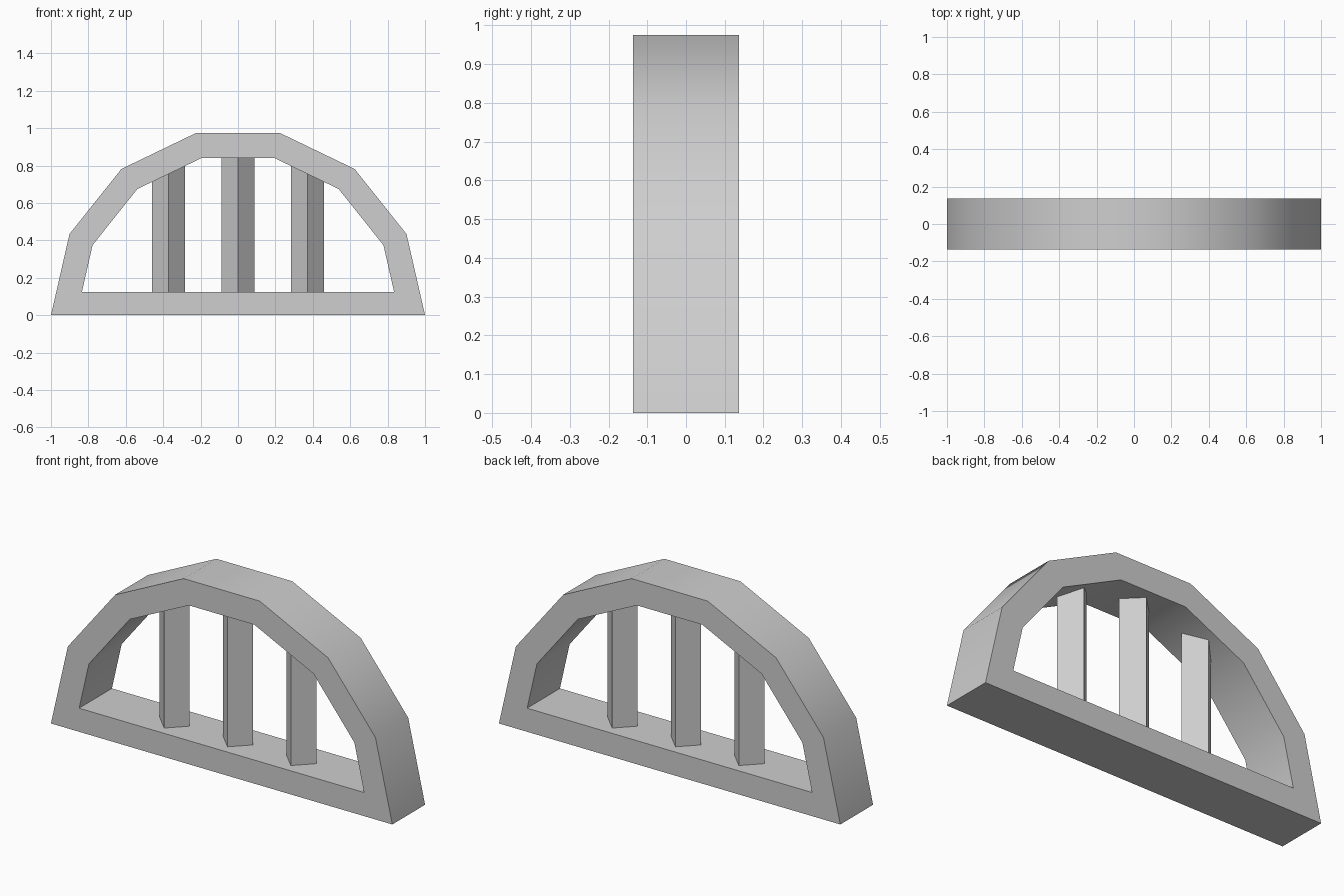
import bpy, bmesh
from math import sin, cos, pi, radians

cube = bpy.data.objects.get("Cube")
if cube:
    bpy.data.objects.remove(cube, do_unlink=True)

DEPTH = 0.274       # front to back
SILL = 0.125        # height of the base beam
INNER = 0.863       # inner radius of the arch
STEP = 2 * pi / 14  # the arch is half of a 14-sided polygon

grey = bpy.data.materials.new("light_grey")
grey.use_nodes = True
colour = (0.62, 0.62, 0.62, 1)
grey.diffuse_color = colour
grey.node_tree.nodes["Principled BSDF"].inputs["Base Color"].default_value = colour


def finish(name, bm):
    bmesh.ops.recalc_face_normals(bm, faces=bm.faces)
    mesh = bpy.data.meshes.new(name)
    bm.to_mesh(mesh)
    bm.free()
    obj = bpy.data.objects.new(name, mesh)
    bpy.context.collection.objects.link(obj)
    mesh.materials.append(grey)
    bpy.ops.object.select_all(action='DESELECT')
    obj.select_set(True)
    bpy.context.view_layer.objects.active = obj
    bpy.ops.object.shade_smooth_by_angle(angle=radians(30))
    return obj


def arch_points(radius):
    return [(radius * cos(i * STEP), radius * sin(i * STEP)) for i in range(8)]


# Arched frame: a closed ring between the outer and inner outlines
outer = arch_points(1)
inner = arch_points(INNER)
t = SILL / inner[1][1]
foot = inner[0][0] + t * (inner[1][0] - inner[0][0])
inner[0], inner[-1] = (foot, SILL), (-foot, SILL)

bm = bmesh.new()
rings = [[bm.verts.new((x, y, z)) for x, z in outline]
         for y in (-DEPTH / 2, DEPTH / 2) for outline in (outer, inner)]
front_out, front_in, back_out, back_in = rings
for a, b in ((front_out, front_in), (front_in, back_in),
             (back_in, back_out), (back_out, front_out)):
    for i in range(8):
        j = (i + 1) % 8
        bm.faces.new((a[i], a[j], b[j], b[i]))
finish("arched_frame", bm)


# Square bars turned edge-on, let into the sill and the arch
def bar(name, x, top, bottom=0.1, half_diagonal=0.088):
    bm = bmesh.new()
    bmesh.ops.create_cone(bm, cap_ends=True, segments=4, radius1=half_diagonal,
                          radius2=half_diagonal, depth=top - bottom)
    # turn a corner to the front whichever way the primitive starts
    for i, v in enumerate(sorted({(round(v.co.x, 4), round(v.co.y, 4)) for v in bm.verts})):
        if i == 0 and abs(v[1]) > 0.01:
            bmesh.ops.rotate(bm, verts=bm.verts, cent=(0, 0, 0),
                             matrix=((cos(pi / 4), -sin(pi / 4), 0),
                                     (sin(pi / 4), cos(pi / 4), 0), (0, 0, 1)))
    bmesh.ops.translate(bm, verts=bm.verts, vec=(x, 0, (top + bottom) / 2))
    return finish(name, bm)


bar("right_bar", -0.371, 0.815)
bar("middle_bar", 0, 0.87)
bar("left_bar", 0.371, 0.815)
